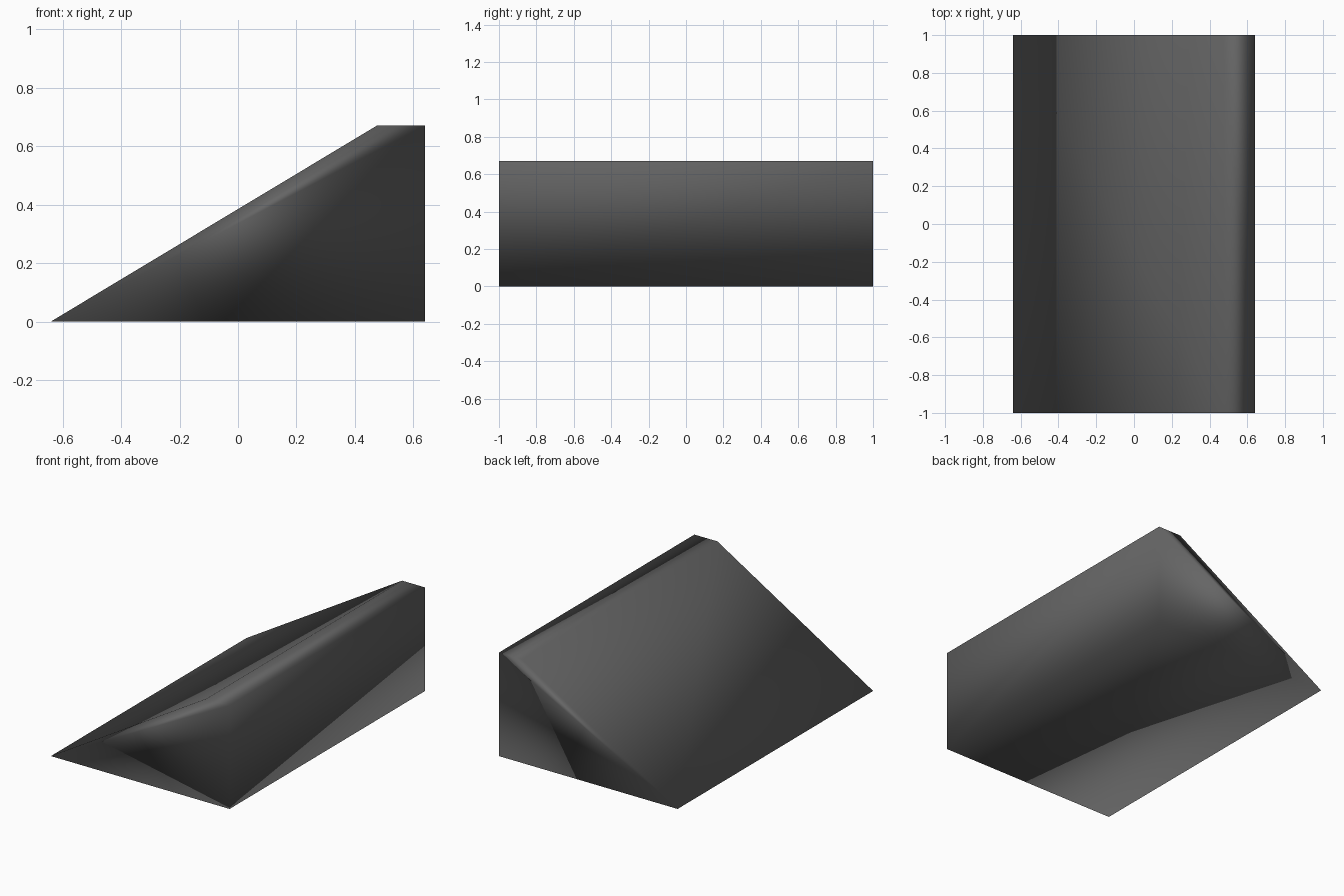
import bpy
import bmesh

cube = bpy.data.objects.get("Cube")
if cube:
    bpy.data.objects.remove(cube, do_unlink=True)

# Dark grey material
grey = bpy.data.materials.new("dark grey")
grey.use_nodes = True
colour = (0.13, 0.13, 0.13, 1)
grey.diffuse_color = colour
grey.node_tree.nodes["Principled BSDF"].inputs["Base Color"].default_value = colour

# Wedge: side profile extruded along its length
profile = [(-0.64, 0), (0.64, 0), (0.64, 0.67), (0.475, 0.67)]
half_length = 1.0
bm = bmesh.new()
base = bm.faces.new([bm.verts.new((x, -half_length, z)) for x, z in profile])
end = bmesh.ops.extrude_face_region(bm, geom=[base])
moved = [v for v in end["geom"] if isinstance(v, bmesh.types.BMVert)]
bmesh.ops.translate(bm, verts=moved, vec=(0, 2 * half_length, 0))
bmesh.ops.recalc_face_normals(bm, faces=bm.faces)
for face in bm.faces:
    face.smooth = True

mesh = bpy.data.meshes.new("wedge_ramp")
bm.to_mesh(mesh)
bm.free()
mesh.materials.append(grey)
ramp = bpy.data.objects.new("wedge_ramp", mesh)
bpy.context.collection.objects.link(ramp)

# Soft shading weighted by face area
soft = ramp.modifiers.new("soft_shading", "WEIGHTED_NORMAL")
soft.mode = "FACE_AREA"
soft.weight = 50
soft.keep_sharp = False
